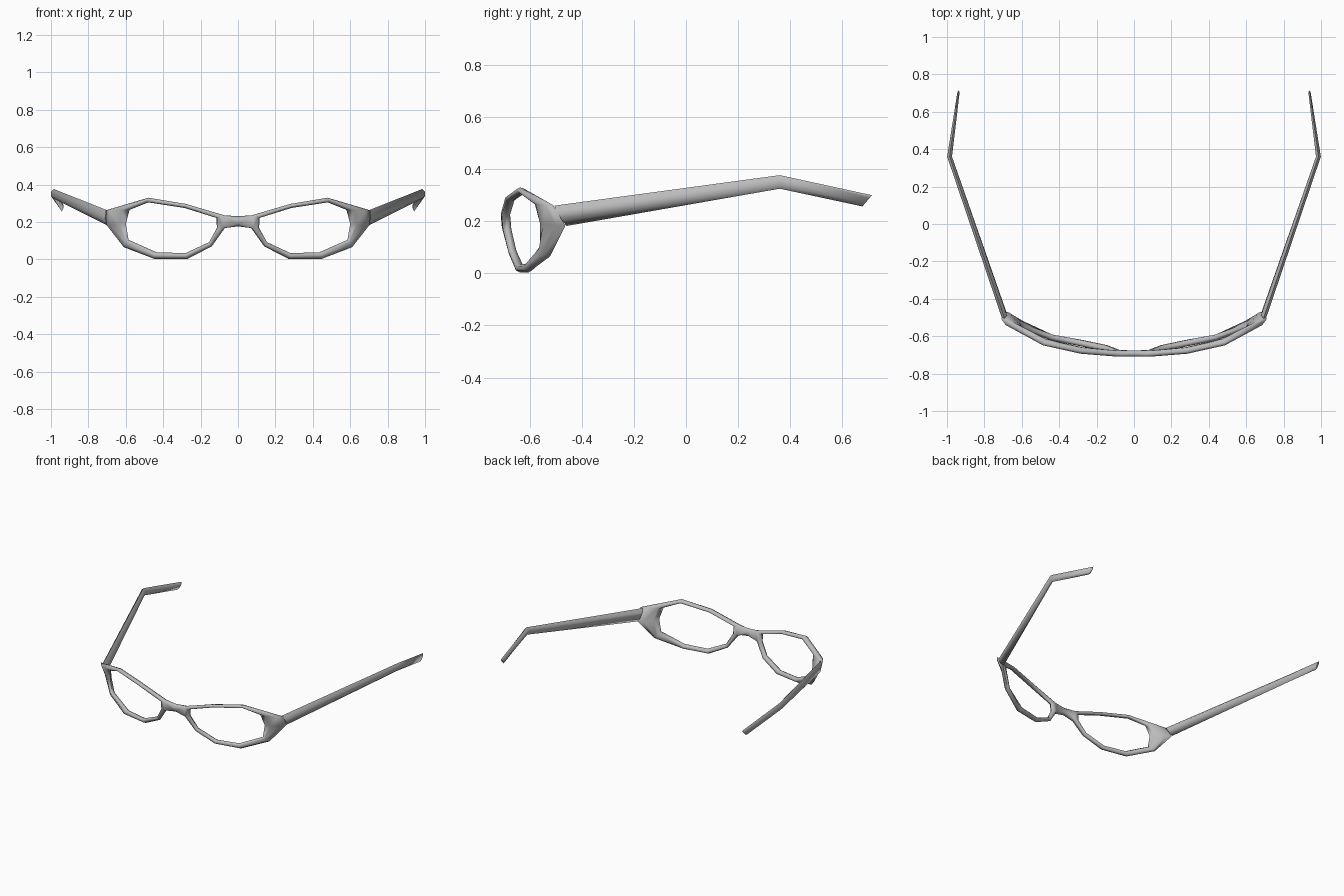
import bpy, bmesh
from mathutils import Vector

cube = bpy.data.objects.get("Cube")
if cube:
    bpy.data.objects.remove(cube, do_unlink=True)

grey = bpy.data.materials.new("frame_grey")
grey.use_nodes = True
grey.diffuse_color = (0.5, 0.5, 0.5, 1)
grey.node_tree.nodes["Principled BSDF"].inputs["Base Color"].default_value = (0.5, 0.5, 0.5, 1)


def section(a, b, depth):
    """Rounded six-sided section: edge a, two front points, edge b, two back points."""
    a, b, d = Vector(a), Vector(b), Vector(depth)
    near, far = a.lerp(b, .25), a.lerp(b, .75)
    return [a, near + d, far + d, b, far - d, near - d]


def add_ring(bm, points, side):
    return [bm.verts.new((p.x * side, p.y, p.z)) for p in points]


def skin(bm, r, s, skip=()):
    """Join two rings with quads."""
    n = len(r)
    for i in range(n):
        if i not in skip:
            bm.faces.new((r[i], r[(i + 1) % n], s[(i + 1) % n], s[i]))


def finish(bm, name):
    bmesh.ops.remove_doubles(bm, verts=bm.verts, dist=.0005)
    bmesh.ops.recalc_face_normals(bm, faces=bm.faces)
    mesh = bpy.data.meshes.new(name)
    bm.to_mesh(mesh)
    bm.free()
    mesh.materials.append(grey)
    obj = bpy.data.objects.new(name, mesh)
    bpy.context.collection.objects.link(obj)
    bpy.ops.object.select_all(action='DESELECT')
    obj.select_set(True)
    bpy.context.view_layer.objects.active = obj
    bpy.ops.object.shade_smooth_by_angle(angle=1.5)


# Lens rims: outer edge and inner edge at matching stations
outer = [(.07, -.695, .235), (.28, -.68, .297), (.48, -.637, .33), (.708, -.51, .262),
         (.702, -.463, .183), (.61, -.522, .065), (.447, -.605, .003), (.27, -.636, .003),
         (.14, -.663, .07), (.07, -.69, .168)]
inner = [(.115, -.69, .222), (.285, -.672, .275), (.48, -.625, .305), (.58, -.58, .265),
         (.60, -.56, .19), (.585, -.56, .105), (.435, -.608, .038), (.28, -.64, .034),
         (.155, -.668, .092), (.113, -.685, .168)]
rim = []
for o, i in zip(outer, inner):
    # Depth turns outwards as the frame wraps round
    wrap = Vector((o[0] * .9, -1, 0)).normalized()
    rim.append(section(o, i, wrap * .016))
bridge_middle = section((0, -.693, .232), (0, -.693, .177), (0, -.016, 0))

frame = bmesh.new()
for side in (1, -1):
    rings = [add_ring(frame, s, side) for s in rim]
    for r, s in zip(rings, rings[1:]):
        skin(frame, r, s)
    # Leave the nose side open and flow it into the bridge
    top, low = rings[0], rings[-1]
    skin(frame, low, top, skip=(0, 5))
    mouth = [top[0], top[1], low[1], low[0], low[5], top[5]]
    skin(frame, mouth, add_ring(frame, bridge_middle, side))
finish(frame, "lens_frame")

# Temples: straight arm, bend, and hooked tip
temple = [section((.692, -.505, .26), (.70, -.458, .182), (.014, -.005, 0)),
          section((.986, .36, .377), (.986, .36, .325), (.013, 0, 0)),
          section((.937, .714, .30), (.942, .677, .257), (.006, 0, 0))]
arms = bmesh.new()
for side in (1, -1):
    rings = [add_ring(arms, s, side) for s in temple]
    for r, s in zip(rings, rings[1:]):
        skin(arms, r, s)
    arms.faces.new(rings[0])
    arms.faces.new(rings[-1])
finish(arms, "temples")
